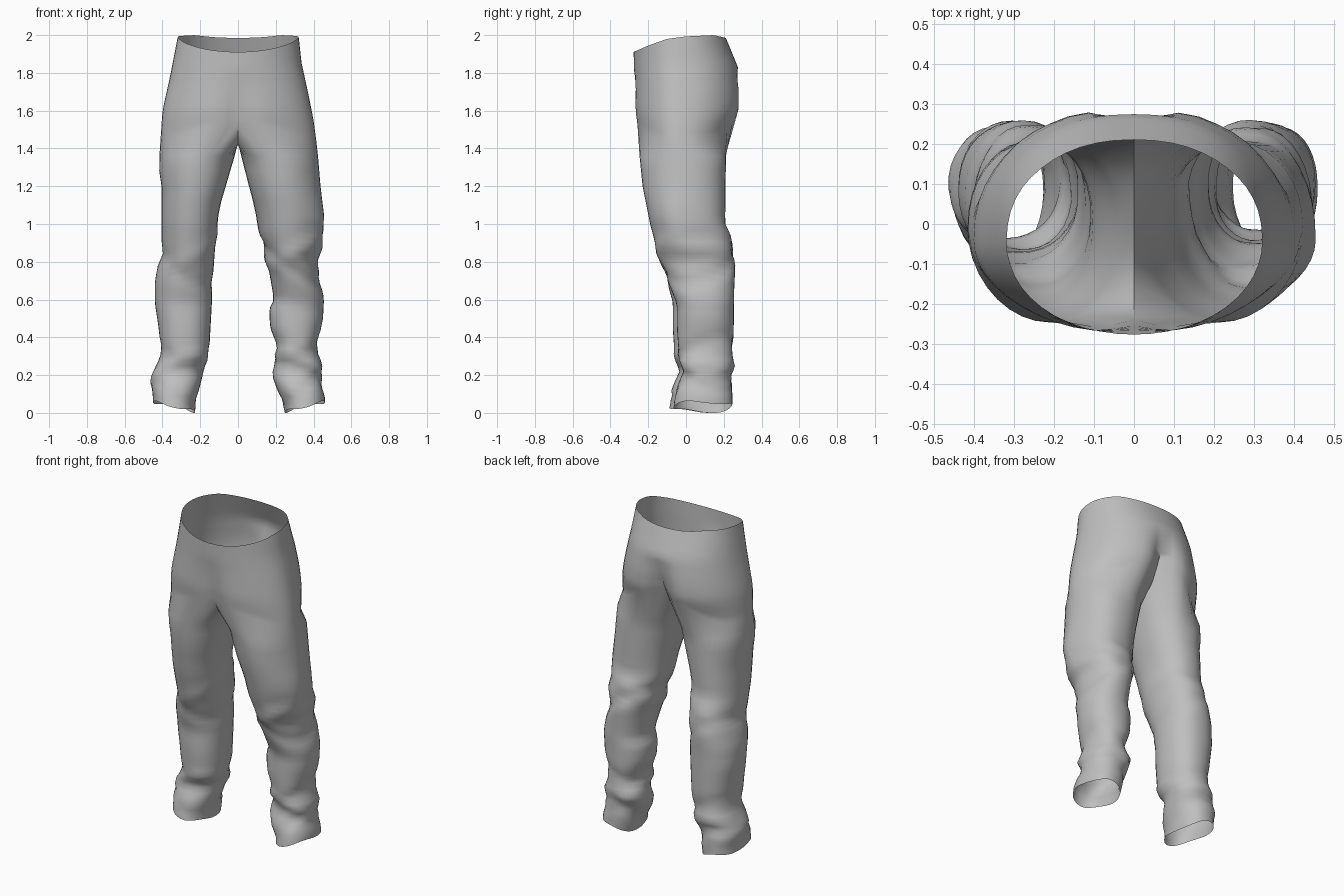
import bpy, bmesh, math

if "Cube" in bpy.data.objects:
    bpy.data.objects.remove(bpy.data.objects["Cube"])

OUT, INN = 25, 9            # vertices on the outer arc and on the inner leg arc


def lerp(table, z):
    """Piecewise-linear lookup in (height, value) pairs, highest first."""
    if z >= table[0][0]:
        return table[0][1]
    for (z0, v0), (z1, v1) in zip(table, table[1:]):
        if z >= z1:
            return v0 + (v1 - v0) * (z0 - z) / (z0 - z1)
    return table[-1][1]


def rnd(v, p=0.9):
    """Superellipse rounding of a sine or cosine."""
    return math.copysign(abs(v) ** p, v)


# Side profile (front and back y), shared by both legs
FRONT = [(2, -.278), (1.75, -.275), (1.6, -.277), (1.4, -.25), (1.2, -.23), (1.0, -.19),
         (.85, -.15), (.7, -.10), (.58, -.06), (.45, -.06), (.3, -.05), (.22, -.025), (.12, -.07), (0, -.08)]
BACK = [(2, .205), (1.83, .275), (1.7, .292), (1.6, .292), (1.5, .25), (1.4, .212), (1.0, .207),
        (.9, .24), (.8, .262), (.65, .255), (.4, .252), (.3, .245), (.25, .26), (.18, .23), (.1, .245), (0, .245)]
# Outer and inner silhouettes of each side
OUTER = {1: [(2, .32), (1.85, .337), (1.7, .37), (1.55, .40), (1.4, .42), (1.2, .437), (1.05, .455),
             (.95, .44), (.88, .45), (.8, .42), (.7, .44), (.6, .455), (.5, .45), (.4, .43), (.32, .42),
             (.25, .455), (.17, .43), (.07, .46)],
         -1: [(2, .317), (1.78, .36), (1.6, .40), (1.3, .42), (1.2, .405), (.83, .405), (.7, .44),
              (.58, .44), (.45, .42), (.3, .41), (.2, .46), (.05, .45)]}
INNER = {1: [(1.43, 0), (1.25, .045), (1.08, .09), (.95, .11), (.85, .14), (.75, .165), (.6, .19),
             (.55, .165), (.45, .17), (.35, .21), (.2, .18), (.1, .22), (.02, .25)],
         -1: [(1.42, 0), (1.25, .05), (1.08, .10), (.9, .12), (.75, .13), (.55, .14), (.37, .15),
              (.22, .18), (.12, .21), (.01, .23)]}
# Cloth folds: height, tilt across x, tilt across y, thickness, depth
FOLDS = {1: [(.89, .08, .05, .04, .010), (.80, -.10, .05, .035, -.012),
             (.33, .05, .04, .03, -.010), (.24, -.06, -.05, .03, .012), (.16, .08, .05, .03, -.010)],
         -1: [(.86, -.08, .05, .04, .006), (.77, .08, .05, .035, -.008),
              (.30, .06, .04, .035, -.007), (.22, -.05, -.06, .035, .010), (.14, .06, .05, .03, -.008)]}
# Waistline height along y
WAIST = [(.21, 1.985), (.15, 2.0), (0, 1.993), (-.1, 1.98), (-.2, 1.945), (-.28, 1.91)]


def hip_point(side, psi, z):
    """Half of the pelvis section, psi running from front centre to back centre."""
    yc = -.04
    c = math.cos(psi)
    p = 1.0 if c > 0 else .9
    x = lerp(OUTER[side], z) * rnd(math.sin(psi), p)
    edge = lerp(FRONT, z) if c > 0 else lerp(BACK, z)
    y = yc + (edge - yc) * rnd(abs(c), p)
    # Shallow front seam, deeper cleft at the back
    low = min(1, max(0, (1.82 - z) / .25))
    dip = .14 * low if c > 0 else .30 * low
    return side * x, y - (y - yc) * dip * math.exp(-(x / .065) ** 2), z


def hip_rings(side):
    rings, rows = [], 13
    for r in range(rows):
        t, ring = r / (rows - 1), []
        for j in range(OUT):
            psi = math.pi * j / (OUT - 1)
            c = math.cos(psi)
            top = lerp(WAIST, hip_point(side, psi, 1.99)[1])
            bottom = 1.44 + (.09 * c ** 3 if c > 0 else .17 * c ** 6)
            p = hip_point(side, psi, top + (bottom - top) * t)
            ring.append((0 if j in (0, OUT - 1) else p[0], p[1], p[2]))
        rings.append(ring)
    return rings


def crotch_arc(last):
    """Points under the body joining back centre to front centre."""
    b, f, pts = last[-1], last[0], []
    for k in range(1, INN + 1):
        t = k / (INN + 1)
        drop = 1 - (2 * t - 1) ** 4
        pts.append((0, b[1] + (f[1] - b[1]) * t, b[2] + (f[2] - b[2]) * t - .14 * drop))
    return pts


def leg_ring(side, z):
    xo, xi = lerp(OUTER[side], z), lerp(INNER[side], z)
    shin = min(1, max(0, (.75 - z) / .2))
    yf = lerp(FRONT, z) + (.012 if side > 0 else -.01) * shin
    yb = lerp(BACK, z)
    cx, cy, rx, ry = (xo + xi) / 2, (yf + yb) / 2, (xo - xi) / 2, (yb - yf) / 2
    # The knee of one leg turns outward
    skew = .05 * math.exp(-((z - 1.0) / .15) ** 2) if side > 0 else 0
    ring = []
    for j in range(OUT + INN):
        if j < OUT:
            phi = math.radians(60 + 240 * j / (OUT - 1))
        else:
            phi = math.radians(300 + 120 * (j - OUT + 1) / (INN + 1))
        c, s = -math.cos(phi), -math.sin(phi)
        # The outer front of the thigh is flatter than the rest
        p = .9 + .16 * (1 - shin) if c > 0 and s < 0 else .9
        u, v = rnd(c, p), rnd(s, p)
        grow = sum(d * math.exp(-((z - h - tx * u - ty * v) / w) ** 2)
                   for h, tx, ty, w, d in FOLDS[side])
        hem = max(0, 1 - z / .2)
        ring.append((side * (cx + (rx + grow) * u),
                     cy + (ry + grow) * v - skew * u * (1 - abs(v)),
                     z + hem * (.03 * u + .008 * abs(v) + .01 * math.sin(3 * phi))))
    return ring


bm = bmesh.new()


def stitch(upper, lower, closed):
    n = len(upper)
    for j in range(n if closed else n - 1):
        k = (j + 1) % n
        bm.faces.new((upper[j], upper[k], lower[k], lower[j]))


for side in (1, -1):
    # Pelvis half
    hips = hip_rings(side)
    rows = [[bm.verts.new(p) for p in ring] for ring in hips]
    for a, b in zip(rows, rows[1:]):
        stitch(a, b, False)
    # Leg, from the crotch loop down to the hem
    loop = rows[-1] + [bm.verts.new(p) for p in crotch_arc(hips[-1])]
    levels = [1.36, 1.28, 1.2, 1.12, 1.05] + [1.0 - .031 * i for i in range(32)]
    for z in levels:
        ring = [bm.verts.new(p) for p in leg_ring(side, z - .011 * (1 - z) if z < 1 else z)]
        stitch(loop, ring, True)
        loop = ring

# Join the halves along the centre seam
bmesh.ops.remove_doubles(bm, verts=bm.verts, dist=.0005)
bmesh.ops.recalc_face_normals(bm, faces=bm.faces)
mesh = bpy.data.meshes.new("trousers")
bm.to_mesh(mesh)
bm.free()
trousers = bpy.data.objects.new("trousers", mesh)
bpy.context.collection.objects.link(trousers)

cloth = bpy.data.materials.new("grey cloth")
cloth.diffuse_color = (.52, .52, .52, 1)
cloth.use_nodes = True
cloth.node_tree.nodes["Principled BSDF"].inputs["Base Color"].default_value = cloth.diffuse_color
mesh.materials.append(cloth)

bpy.context.view_layer.objects.active = trousers
trousers.select_set(True)
bpy.ops.object.shade_smooth_by_angle(angle=math.radians(50))
